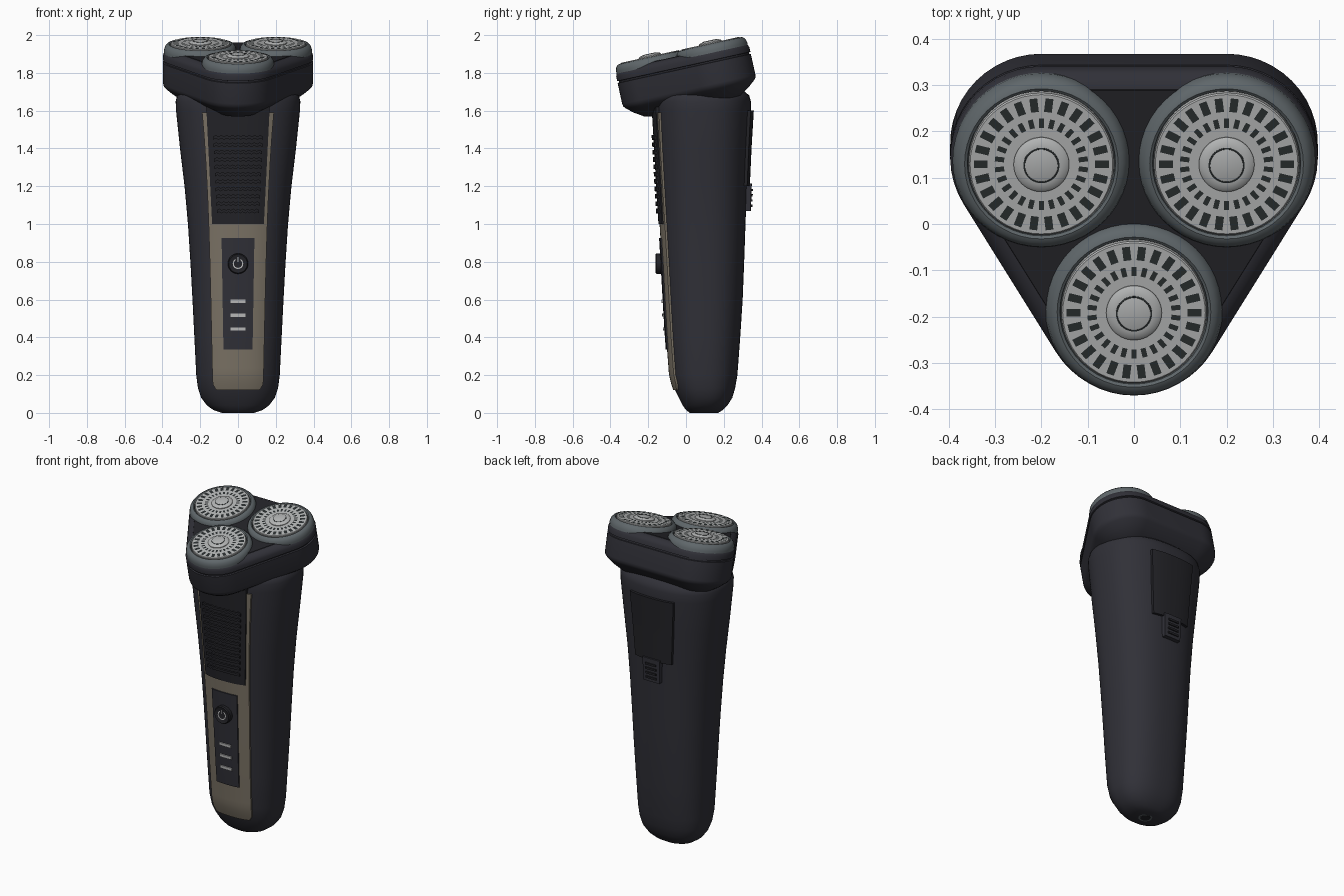
import bpy, bmesh, math
from mathutils import Vector

if "Cube" in bpy.data.objects:
    bpy.data.objects.remove(bpy.data.objects["Cube"])

def mat(name, rgb):
    m = bpy.data.materials.new(name)
    m.diffuse_color = (*rgb, 1)
    m.use_nodes = True
    m.node_tree.nodes["Principled BSDF"].inputs["Base Color"].default_value = m.diffuse_color
    return m

DARK = mat("dark_casing", (0.030, 0.030, 0.039))
BLACK = mat("black_grip", (0.017, 0.017, 0.021))
TAN = mat("warm_bronze", (0.20, 0.172, 0.132))
GUN = mat("gunmetal", (0.115, 0.135, 0.145))
STEEL = mat("steel", (0.45, 0.46, 0.46))
SLOT = mat("slot_dark", (0.022, 0.027, 0.028))
LIGHT = mat("indicator_grey", (0.50, 0.50, 0.50))

TILT = math.radians(12.4)
HEAD_POS = Vector((0, 0, 1.925))
CUTTERS = [(0.2, 0.133), (-0.2, 0.133), (0, -0.195)]

def finish(name, verts, faces, m, angle=35):
    me = bpy.data.meshes.new(name)
    me.from_pydata(verts, [], faces)
    bm = bmesh.new()
    bm.from_mesh(me)
    bmesh.ops.recalc_face_normals(bm, faces=bm.faces)
    bm.to_mesh(me)
    bm.free()
    me.materials.append(m)
    me.polygons.foreach_set("use_smooth", [True] * len(me.polygons))
    me.set_sharp_from_angle(angle=math.radians(angle))
    ob = bpy.data.objects.new(name, me)
    bpy.context.collection.objects.link(ob)
    return ob

def loft(name, rings, m, angle=35):
    """Skin closed rings of equal length and cap both ends."""
    n = len(rings[0])
    verts = [p for r in rings for p in r]
    faces = [(i * n + j, i * n + (j + 1) % n, (i + 1) * n + (j + 1) % n, (i + 1) * n + j)
             for i in range(len(rings) - 1) for j in range(n)]
    faces += [tuple(range(n)), tuple(range((len(rings) - 1) * n, len(rings) * n))]
    return finish(name, verts, faces, m, angle)

def lathe(name, profile, m, n=48, angle=35):
    return loft(name, [[(r * math.cos(2 * math.pi * j / n), r * math.sin(2 * math.pi * j / n), z)
                        for j in range(n)] for r, z in profile], m, angle)

def on_head(ob, x=0, v=0, w=0):
    ob.rotation_euler = (TILT, 0, 0)
    ob.location = HEAD_POS + Vector((x, v * math.cos(TILT) - w * math.sin(TILT),
                                     v * math.sin(TILT) + w * math.cos(TILT)))

# Handle profile: z, half width, front y, back y
PROFILE = [(0, .085, .02, .17), (.015, .13, 0, .195), (.04, .165, -.018, .22),
           (.08, .195, -.038, .245), (.13, .212, -.062, .26), (.2, .221, -.08, .272),
           (.4, .231, -.095, .287), (.6, .241, -.107, .3), (.8, .252, -.118, .308),
           (1.0, .265, -.13, .315), (1.2, .283, -.142, .322), (1.4, .307, -.153, .331),
           (1.6, .328, -.165, .343), (1.65, .33, -.167, .343), (1.68, .322, -.16, .335),
           (1.71, .285, -.13, .3), (1.73, .2, -.06, .23)]
EXP = 2.4

def section(z):
    for a, b in zip(PROFILE, PROFILE[1:]):
        if z <= b[0]:
            t = (z - a[0]) / (b[0] - a[0])
            return [p + (q - p) * t for p, q in zip(a, b)][1:]
    return PROFILE[-1][1:]

def surface_y(x, z, side):
    hw, yf, yb = section(z)
    k = (1 - min(abs(x) / hw, 1) ** EXP) ** (1 / EXP)
    return (yf + yb) / 2 + side * (yb - yf) / 2 * k

def handle_ring(z):
    hw, yf, yb = section(z)
    power = lambda c: math.copysign(abs(c) ** (2 / EXP), c)
    return [(hw * power(math.cos(a)), (yf + yb) / 2 + (yb - yf) / 2 * power(math.sin(a)), z)
            for a in (2 * math.pi * j / 64 for j in range(64))]

loft("handle", [handle_ring(p[0]) for p in PROFILE], DARK, 50)

def patch(name, m, side, z0, z1, hw, d, x0=0, rows=12, cols=16, wave=0):
    """Raised plate that follows the handle; hw gives half width for a height fraction."""
    verts, faces = [], []
    n = cols + 1
    for off in (d, -0.012):
        for i in range(rows + 1):
            t = i / rows
            for j in range(n):
                u = 2 * j / cols - 1
                x = x0 + u * hw(t)
                z = z0 + (z1 - z0) * t + wave * (1 if j % 2 else -1)
                verts.append((x, surface_y(x, z, side) + side * off, z))
    N = n * (rows + 1)
    for i in range(rows):
        for j in range(cols):
            a = i * n + j
            faces += [(a, a + 1, a + n + 1, a + n), (N + a, N + a + n, N + a + n + 1, N + a + 1)]
    edge = [j for j in range(n)] + [i * n + cols for i in range(1, rows + 1)]
    edge += [rows * n + j for j in range(cols - 1, -1, -1)] + [i * n for i in range(rows - 1, 0, -1)]
    for a, b in zip(edge, edge[1:] + edge[:1]):
        faces.append((a, b, N + b, N + a))
    return finish(name, verts, faces, m, 40)

lerp = lambda a, b: (lambda t: a + (b - a) * t)

# Bronze front fascia with rounded foot, grip and control panel on top of it
def fascia_width(t):
    foot = max(0, 1 - t / 0.03)
    return 0.134 + 0.03 * t + 0.026 * t ** 4 - 0.02 * foot ** 2

patch("front_fascia", TAN, -1, .12, 1.59, fascia_width, .010, rows=50)
patch("grip_panel", BLACK, -1, 1.0, 1.62, lerp(.137, .168), .016)
for k in range(11):
    z = 1.06 + k * .039
    w = .112 + .02 * k / 10
    patch("grip_rib", BLACK, -1, z, z + .017, lerp(w, w), .025, rows=1, cols=18, wave=.004)
patch("control_panel", DARK, -1, .335, .925, lerp(.077, .087), .017)
for z in (.435, .508, .582):
    patch("indicator_bar", LIGHT, -1, z, z + .018, lerp(.04, .04), .024, rows=1, cols=6)

# Power button with its ring-and-dash mark
button = lathe("power_button", [(.054, 0), (.054, .024), (.049, .030), (.042, .027)], BLACK, 32)
button.rotation_euler = (math.pi / 2, 0, 0)
button.location = (0, -.132, .79)
verts, faces = [], []
for i in range(25):
    a = math.radians(120 + 300 * i / 24)
    verts += [(r * math.cos(a), r * math.sin(a), 0) for r in (.022, .028)]
faces = [(2 * i, 2 * i + 1, 2 * i + 3, 2 * i + 2) for i in range(24)]
b = len(verts)
verts += [(-.003, .008, 0), (.003, .008, 0), (.003, .034, 0), (-.003, .034, 0)]
faces.append((b, b + 1, b + 2, b + 3))
mark = finish("power_mark", verts, faces, LIGHT)
mark.rotation_euler = (math.pi / 2, 0, 0)
mark.location = (0, -.1605, .79)

# Back trimmer cover and its ribbed slider
patch("trimmer_cover", BLACK, 1, 1.2, 1.6, lerp(.125, .15), .016)
patch("trimmer_slider", DARK, 1, 1.07, 1.215, lerp(.055, .06), .026, rows=4)
for k in range(4):
    patch("slider_rib", BLACK, 1, 1.09 + k * .028, 1.102 + k * .028, lerp(.036, .036), .033, rows=1, cols=6)

# Charging socket under the handle
for name, r, m, z in (("socket_rim", .04, GUN, .0), ("socket_hole", .029, BLACK, -.001)):
    ob = lathe(name, [(r, z), (r, z + .01)], m, 24)
    ob.location = (0, .1, 0)

# Tilted three-cornered head: rings are offsets of a rounded triangle
def tri_ring(inset, w, radius=.197):
    pts = []
    for (x, v), (a0, a1) in zip([CUTTERS[2], CUTTERS[0], CUTTERS[1]],
                                [(-148.6, -31.4), (-31.4, 90), (90, 211.4)]):
        for i in range(17):
            a = math.radians(a0 + (a1 - a0) * i / 16)
            pts.append((x + (radius - inset) * math.cos(a), v + (radius - inset) * math.sin(a), w))
    return pts

head = loft("head_shell", [tri_ring(i, w) for i, w in
            [(.14, -.31), (.10, -.30), (.05, -.268), (.014, -.238), (.003, -.225), (0, -.21),
             (0, -.098), (.008, -.096), (.008, -.088), (0, -.086),
             (0, -.062), (.006, -.047), (.022, -.034), (.04, -.028)]], DARK)
on_head(head)
deck = loft("head_deck", [tri_ring(.036, -.035), tri_ring(.04, -.026)], BLACK)
on_head(deck)

# Slotted pattern on each cutter: long outer slots, short inner slots
def slots(name):
    verts, faces = [], []
    n = 26
    for r0, r1, hw, shift in ((.116, .146, .0085, 0), (.081, .101, .0055, .5)):
        for k in range(n):
            a = 2 * math.pi * (k + shift) / n
            c, s = math.cos(a), math.sin(a)
            b = len(verts)
            verts += [(r * c - h * s, r * s + h * c, .0052)
                      for r, h in ((r0, -hw), (r1, -hw), (r1, hw), (r0, hw))]
            faces.append((b, b + 1, b + 2, b + 3))
    return finish(name, verts, faces, SLOT)

for x, v in CUTTERS:
    parts = [
        lathe("cutter_ring", [(.190, -.07), (.192, -.035), (.187, -.016), (.176, -.003),
                              (.166, 0), (.160, -.004), (.158, -.02)], GUN),
        lathe("cutter_foil", [(.157, -.02), (.157, .001), (.154, .004), (.05, .004)], STEEL),
        lathe("cutter_hub", [(.060, 0), (.060, .008), (.054, .013), (.042, .016), (.02, .017)], STEEL),
        lathe("hub_groove", [(.039, .012), (.039, .0172), (.036, .0178), (.035, .0172)], SLOT),
        lathe("hub_cap", [(.0355, .012), (.0355, .018), (.033, .019)], STEEL),
        slots("cutter_slots"),
    ]
    for ob in parts:
        on_head(ob, x, v)
